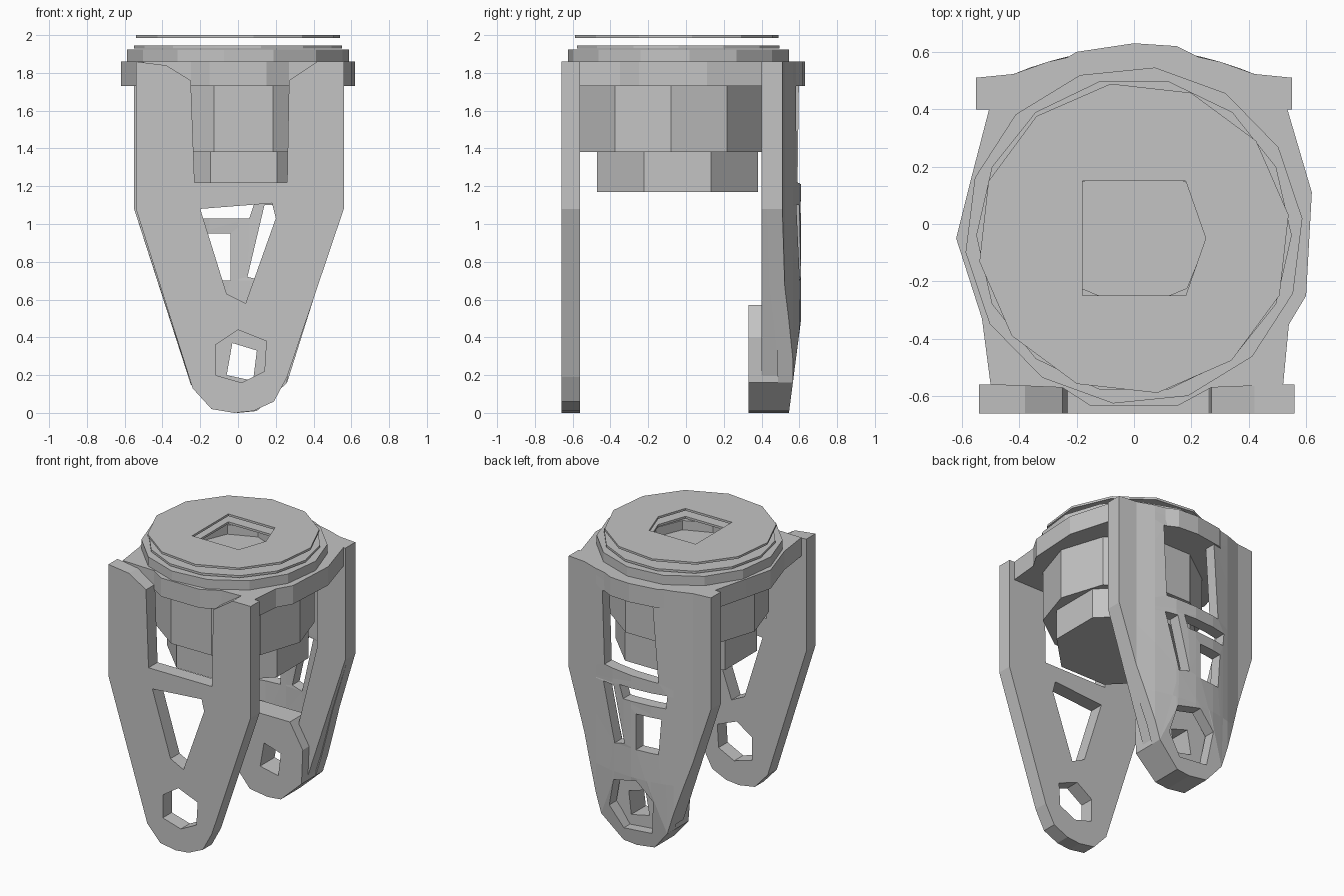
import bpy, bmesh, math

old = bpy.data.objects.get("Cube")
if old:
    bpy.data.objects.remove(old, do_unlink=True)

gray = bpy.data.materials.new("plain gray")
gray.use_nodes = True
COLOR = (0.55, 0.55, 0.55, 1)
gray.diffuse_color = COLOR
gray.node_tree.nodes["Principled BSDF"].inputs["Base Color"].default_value = COLOR


def ngon(n, r, cx=0.0, cy=0.0, turn=0.0):
    return [(cx + r * math.cos(turn + math.tau * i / n),
             cy + r * math.sin(turn + math.tau * i / n)) for i in range(n)]


def prism(name, loops, lo, hi, upright=False, shape=None, mirror=False):
    """Extrude an outline with holes along z, or along y when upright."""
    curve = bpy.data.curves.new(name, "CURVE")
    curve.dimensions = "2D"
    curve.fill_mode = "BOTH"
    curve.extrude = (hi - lo) / 2
    for loop in loops:
        spline = curve.splines.new("POLY")
        spline.points.add(len(loop) - 1)
        for point, (u, v) in zip(spline.points, loop):
            point.co = (u, v, 0, 1)
        spline.use_cyclic_u = True
    temp = bpy.data.objects.new(name + "_outline", curve)
    bpy.context.collection.objects.link(temp)
    graph = bpy.context.evaluated_depsgraph_get()
    mesh = bpy.data.meshes.new_from_object(temp.evaluated_get(graph))
    bpy.data.objects.remove(temp)

    bm = bmesh.new()
    bm.from_mesh(mesh)
    bmesh.ops.remove_doubles(bm, verts=bm.verts, dist=0.0005)
    mid = (lo + hi) / 2
    for v in bm.verts:
        x, y, z = v.co
        v.co = (x, z + mid, y) if upright else (x, y, z + mid)
    if shape:
        # Extra columns and one row let the panel bend
        for x in (-0.42, -0.3, -0.15, 0, 0.15, 0.3, 0.42):
            bmesh.ops.bisect_plane(bm, geom=bm.verts[:] + bm.edges[:] + bm.faces[:],
                                   plane_co=(x, 0, 0), plane_no=(1, 0, 0))
        bmesh.ops.bisect_plane(bm, geom=bm.verts[:] + bm.edges[:] + bm.faces[:],
                               plane_co=(0, 0, 0.5), plane_no=(0, 0, 1))
        for v in bm.verts:
            v.co.y = shape(v.co.x, v.co.z, v.co.y > mid)
    bmesh.ops.recalc_face_normals(bm, faces=bm.faces)
    for f in bm.faces:
        f.smooth = False
    bm.to_mesh(mesh)
    bm.free()
    mesh.name = name
    mesh.materials.clear()
    mesh.materials.append(gray)
    obj = bpy.data.objects.new(name, mesh)
    bpy.context.collection.objects.link(obj)
    if mirror:
        obj.modifiers.new("Mirror", "MIRROR")
    return obj


# Flat front leg with open top notch, triangular window and pin hole
front_outline = [(-0.24, 0.13), (-0.14, 0.02), (-0.02, 0), (0.08, 0.01), (0.19, 0.06), (0.26, 0.19),
                 (0.56, 1.08), (0.56, 1.86), (0.42, 1.86), (0.27, 1.76), (0.26, 1.22),
                 (-0.23, 1.22), (-0.25, 1.76), (-0.38, 1.84), (-0.54, 1.86), (-0.54, 1.08)]
triangle = [(-0.2, 1.08), (0.18, 1.11), (0.2, 1.03), (0.04, 0.58), (-0.06, 0.63)]
front_hole = [(-0.12, 0.2), (0.02, 0.16), (0.14, 0.22), (0.15, 0.38), (0, 0.44), (-0.12, 0.36)]
prism("front_leg", [front_outline, triangle, front_hole], -0.66, -0.56, upright=True)


# Bowed back leg: flat side posts, bulging middle
def bowed(x, z, outside):
    bulge = 0.51 + 0.1 * max(0, 1 - (x / 0.45) ** 2)
    y = min(bulge, 0.545 + 0.13 * z)
    return y if outside else y - 0.08


back_foot = [(-0.25, 0.15), (-0.14, 0.02), (0, 0), (0.1, 0.01), (0.26, 0.16)]
back_outline = back_foot + [(0.55, 1.08), (0.55, 1.86), (-0.55, 1.86), (-0.55, 1.08)]
upper_window = [(-0.2, 1.2), (0.22, 1.22), (0.24, 1.73), (-0.16, 1.73)]
middle_slot = [(-0.25, 1.03), (0.06, 1.03), (0.09, 1.12), (-0.26, 1.12)]
left_slot = [(0.05, 0.72), (0.13, 0.7), (0.23, 1.1), (0.14, 1.1)]
right_slot = [(-0.2, 0.7), (-0.04, 0.7), (-0.04, 0.95), (-0.22, 0.95)]
outer_hole = [(-0.13, 0.12), (0.09, 0.1), (0.19, 0.24), (0.14, 0.44), (-0.04, 0.48), (-0.16, 0.36)]
prism("back_leg", [back_outline, upper_window, middle_slot, left_slot, right_slot, outer_hole],
      0.4, 0.5, upright=True, shape=bowed)

rail = [(0.26, 0.19), (0.55, 1.08), (0.55, 1.86), (0.34, 1.86), (0.33, 1.1), (0.18, 0.5)]
prism("back_leg_rails", [rail], 0.4, 0.5, upright=True, mirror=True)

boss = back_foot + [(0.27, 0.4), (0.17, 0.57), (-0.17, 0.57), (-0.27, 0.4)]
boss_hole = [(-0.06, 0.2), (0.08, 0.17), (0.1, 0.33), (-0.03, 0.37)]
prism("back_pin_boss", [boss, boss_hole], 0.33, 0.49, upright=True)

# Mounting flange that fits between both legs
flange = [(-0.5, -0.56), (-0.53, -0.33), (-0.62, -0.05), (-0.57, 0.15), (-0.5, 0.42), (-0.35, 0.51),
          (-0.2, 0.6), (0, 0.63), (0.15, 0.62), (0.37, 0.51), (0.52, 0.45), (0.62, 0.11),
          (0.6, -0.25), (0.54, -0.35), (0.52, -0.56), (0.27, -0.57), (0.15, -0.635),
          (-0.15, -0.635), (-0.25, -0.57)]
prism("flange", [flange], 1.73, 1.86)

# Hanging drum and stepped lower part, each with a flat side to the front
prism("drum", [ngon(10, 0.505, 0.03, -0.08, math.pi / 10 - math.pi / 2)], 1.38, 1.74)
prism("lower_drum", [ngon(8, 0.46, 0.03, -0.045, math.pi / 8)], 1.17, 1.39)

# Stacked top rings and floating cover disc with a square opening
square = [(-0.18, -0.25), (0.18, -0.25), (0.25, -0.05), (0.18, 0.15), (-0.18, 0.15)]
prism("bezel", [ngon(14, 0.59, 0, -0.04, 0.1), ngon(8, 0.26, 0, -0.04)], 1.86, 1.925)
prism("bezel_plate", [ngon(14, 0.55, 0, -0.04), square], 1.93, 1.945)
prism("cover_disc", [ngon(12, 0.545, 0, -0.05, 0.15), square], 1.985, 2.0)
